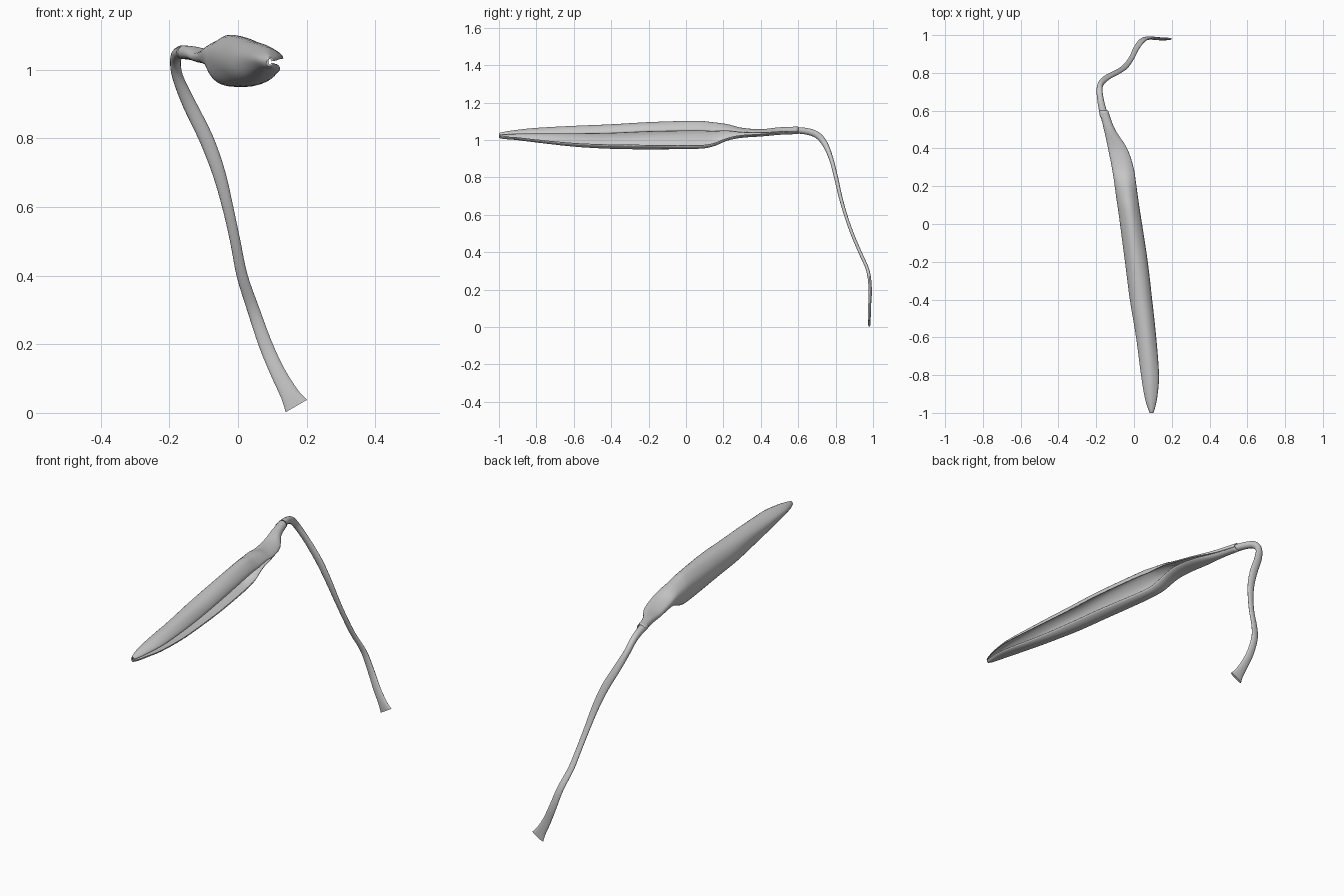
import bpy, math
from mathutils import Vector

if "Cube" in bpy.data.objects:
    bpy.data.objects.remove(bpy.data.objects["Cube"])


def smooth_rows(rows, steps):
    """Catmull-Rom interpolation through rows of numbers."""
    out = []
    n = len(rows)
    for i in range(n - 1):
        p0, p1, p2, p3 = (rows[max(i - 1, 0)], rows[i], rows[i + 1], rows[min(i + 2, n - 1)])
        for s in range(steps):
            t = s / steps
            out.append([0.5 * (2 * b + (c - a) * t + (2 * a - 5 * b + 4 * c - d) * t * t
                               + (3 * b - a - 3 * c + d) * t ** 3)
                        for a, b, c, d in zip(p0, p1, p2, p3)])
    out.append(list(rows[-1]))
    return out


def loft(name, rings, closed, cap=False):
    """Skin a list of equal-length point rings."""
    m = len(rings[0])
    verts = [p for ring in rings for p in ring]
    faces = []
    for i in range(len(rings) - 1):
        for j in range(m if closed else m - 1):
            k = (j + 1) % m
            faces.append((i * m + j, i * m + k, (i + 1) * m + k, (i + 1) * m + j))
    if cap:
        faces.append(tuple(range(m))[::-1])
        faces.append(tuple(range(len(verts) - m, len(verts))))
    mesh = bpy.data.meshes.new(name)
    mesh.from_pydata(verts, [], faces)
    ob = bpy.data.objects.new(name, mesh)
    bpy.context.collection.objects.link(ob)
    bpy.ops.object.select_all(action='DESELECT')
    ob.select_set(True)
    bpy.context.view_layer.objects.active = ob
    bpy.ops.object.shade_smooth_by_angle(angle=math.radians(50))
    return ob


# Stem: x, y, z, half width, half thickness
stem_path = [
    (0.170, 0.980, 0.020, 0.036, 0.007),
    (0.150, 0.980, 0.055, 0.027, 0.008),
    (0.115, 0.982, 0.120, 0.022, 0.008),
    (0.080, 0.985, 0.200, 0.020, 0.009),
    (0.045, 0.973, 0.300, 0.018, 0.009),
    (0.012, 0.930, 0.400, 0.016, 0.009),
    (-0.008, 0.888, 0.500, 0.015, 0.009),
    (-0.030, 0.853, 0.600, 0.016, 0.009),
    (-0.056, 0.825, 0.700, 0.019, 0.010),
    (-0.093, 0.802, 0.800, 0.021, 0.011),
    (-0.142, 0.776, 0.900, 0.020, 0.012),
    (-0.176, 0.742, 0.980, 0.016, 0.016),
    (-0.182, 0.700, 1.027, 0.016, 0.018),
    (-0.174, 0.640, 1.047, 0.018, 0.018),
    (-0.158, 0.570, 1.052, 0.022, 0.017)]
path = smooth_rows(stem_path, 4)
rings = []
for i, (x, y, z, a, b) in enumerate(path):
    tan = (Vector(path[min(i + 1, len(path) - 1)][:3]) - Vector(path[max(i - 1, 0)][:3])).normalized()
    side = Vector((1, 0, 0))
    side = (side - tan * side.dot(tan)).normalized()
    other = tan.cross(side)
    rings.append([Vector((x, y, z)) + side * a * math.cos(2 * math.pi * j / 14)
                  + other * b * math.sin(2 * math.pi * j / 14) for j in range(14)])
loft("stem", rings, True, True)

# Curled leaf: y, left x, right x, bottom z, top z, upper lip angle, lower lip angle
leaf_rows = [
    (0.60, -0.182, -0.140, 1.034, 1.069, -20, 338),
    (0.50, -0.157, -0.103, 1.030, 1.065, -15, 340),
    (0.40, -0.136, -0.040, 1.021, 1.055, -5, 335),
    (0.30, -0.116, -0.006, 1.014, 1.062, 5, 325),
    (0.22, -0.103, 0.008, 0.998, 1.081, 12, 312),
    (0.14, -0.092, 0.020, 0.965, 1.091, 16, 310),
    (0.05, -0.078, 0.034, 0.953, 1.098, 18, 312),
    (-0.20, -0.045, 0.073, 0.952, 1.092, 18, 315),
    (-0.40, -0.020, 0.096, 0.955, 1.081, 16, 316),
    (-0.60, 0.013, 0.116, 0.966, 1.072, 14, 316),
    (-0.80, 0.040, 0.130, 0.988, 1.061, 12, 320),
    (-0.91, 0.058, 0.122, 1.002, 1.050, 12, 328),
    (-0.97, 0.074, 0.110, 1.007, 1.041, 10, 335),
    (-1.00, 0.086, 0.100, 1.013, 1.034, 8, 340)]
rings = []
for y, x0, x1, z0, z1, a0, a1 in smooth_rows(leaf_rows, 5):
    cx, cz, rx, rz = (x0 + x1) / 2, (z0 + z1) / 2, (x1 - x0) / 2, (z1 - z0) / 2
    ring = []
    for j in range(33):
        t = math.radians(a0 + (a1 - a0) * j / 32)
        # shallow wrinkles running along the blade
        w = 1 + 0.025 * math.sin(5 * t + 4 * y) * math.sin(3 * y + 1)
        ring.append((cx + rx * w * math.cos(t), y, cz + rz * w * math.sin(t)))
    rings.append(ring)
leaf = loft("curled_leaf", rings, False)
thick = leaf.modifiers.new("thickness", 'SOLIDIFY')
thick.thickness = 0.005
thick.offset = 0
